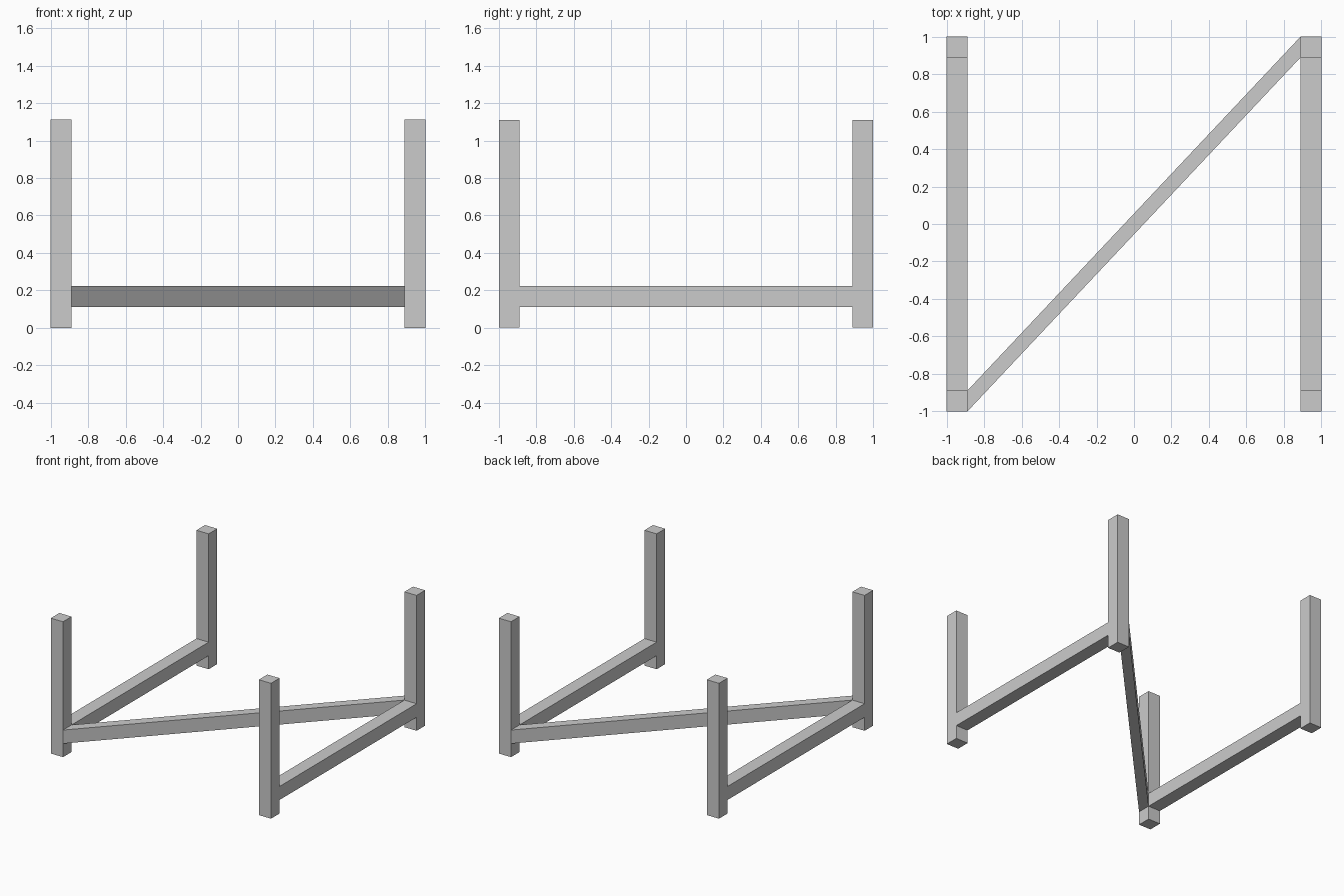
import bpy
import bmesh

if "Cube" in bpy.data.objects:
    bpy.data.objects.remove(bpy.data.objects["Cube"])

U = 2 / 18            # bar thickness
OUT, INN = 1.0, 1.0 - U
HEIGHT = 10 * U


def prism(name, outline, z0, z1):
    """Extrude a flat outline from z0 up to z1."""
    bm = bmesh.new()
    face = bm.faces.new([bm.verts.new((x, y, z0)) for x, y in outline])
    ext = bmesh.ops.extrude_face_region(bm, geom=[face])
    top = [v for v in ext["geom"] if isinstance(v, bmesh.types.BMVert)]
    bmesh.ops.translate(bm, verts=top, vec=(0, 0, z1 - z0))
    bmesh.ops.recalc_face_normals(bm, faces=bm.faces)
    mesh = bpy.data.meshes.new(name)
    bm.to_mesh(mesh)
    bm.free()
    obj = bpy.data.objects.new(name, mesh)
    bpy.context.collection.objects.link(obj)
    return obj


def rect(x0, x1, y0, y1):
    return [(x0, y0), (x1, y0), (x1, y1), (x0, y1)]


for side, sx in (("left", -1), ("right", 1)):
    xs = sorted((sx * INN, sx * OUT))
    # Corner legs
    for end, sy in (("front", -1), ("back", 1)):
        ys = sorted((sy * INN, sy * OUT))
        prism(f"{end}_{side}_leg", rect(*xs, *ys), 0, HEIGHT)
    # Side rail between the legs
    prism(f"{side}_rail", rect(*xs, -INN, INN), U, 2 * U)

# Diagonal brace, sheared so its ends sit flush on the legs
prism("diagonal_brace",
      [(-INN, -OUT), (INN, INN), (INN, OUT), (-INN, -INN)], U, 2 * U)
